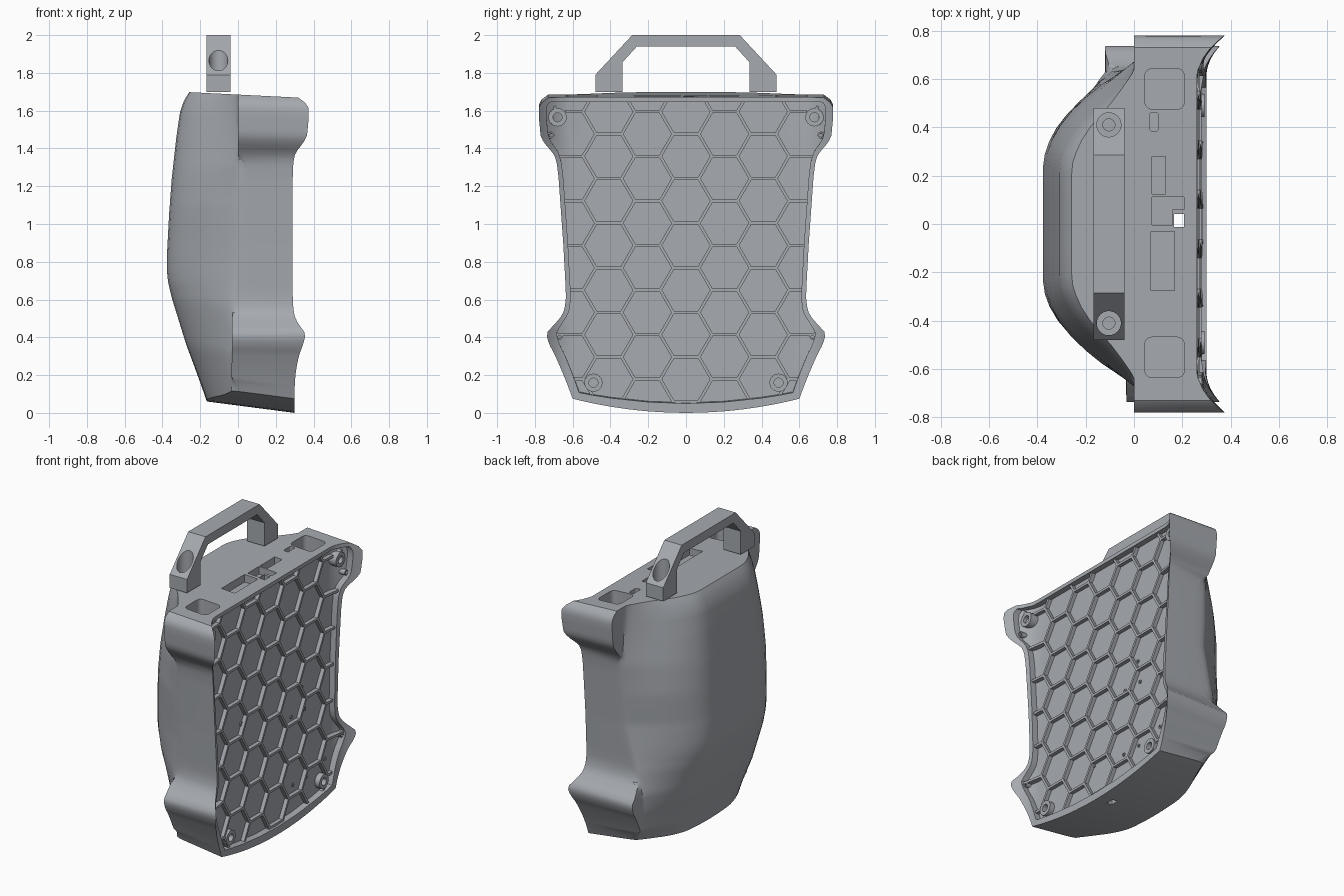
import bpy, bmesh, math
from mathutils import Vector, Matrix

if "Cube" in bpy.data.objects:
    bpy.data.objects.remove(bpy.data.objects["Cube"])

GREY = bpy.data.materials.new("grey_plastic")
GREY.diffuse_color = (.38, .40, .43, 1)
GREY.use_nodes = True
GREY.node_tree.nodes["Principled BSDF"].inputs["Base Color"].default_value = GREY.diffuse_color


def lerp(table, v):
    """Piecewise-linear lookup in a list of (position, value)."""
    if v <= table[0][0]:
        return table[0][1]
    for (a, fa), (b, fb) in zip(table, table[1:]):
        if v <= b:
            return fa + (fb - fa) * (v - a) / (b - a)
    return table[-1][1]


def make(name, bm):
    bmesh.ops.recalc_face_normals(bm, faces=bm.faces)
    me = bpy.data.meshes.new(name)
    bm.to_mesh(me)
    bm.free()
    me.materials.append(GREY)
    ob = bpy.data.objects.new(name, me)
    bpy.context.collection.objects.link(ob)
    return ob


def cut(ob, cutter):
    mod = ob.modifiers.new("cut", 'BOOLEAN')
    mod.operation, mod.solver, mod.object = 'DIFFERENCE', 'EXACT', cutter
    bpy.context.view_layer.objects.active = ob
    bpy.ops.object.modifier_apply(modifier=mod.name)
    bpy.data.objects.remove(cutter, do_unlink=True)


def smooth(ob, deg=35):
    bpy.ops.object.select_all(action='DESELECT')
    ob.select_set(True)
    bpy.context.view_layer.objects.active = ob
    bpy.ops.object.shade_smooth_by_angle(angle=math.radians(deg))


# Shape tables by height: overall half width, shell half width, back depth
WIDTH = [(0, .60), (.15, .648), (.3, .698), (.37, .726), (.4, .737), (.43, .732), (.46, .705), (.5, .668),
         (.54, .645), (.6, .636), (.66, .637), (.9, .65), (1.25, .675), (1.33, .685), (1.37, .70), (1.4, .725),
         (1.43, .752), (1.47, .77), (1.58, .78), (1.62, .778), (1.65, .762), (1.67, .73)]
SHELL = [(0, .59), (.3, .625), (.6, .632), (.9, .647), (1.3, .672), (1.67, .64)]
DEPTH = [(0, -.165), (.3, -.255), (.6, -.348), (.69, -.37), (.75, -.376), (.84, -.376), (1.05, -.365),
         (1.25, -.35), (1.45, -.326), (1.57, -.307), (1.63, -.285), (1.67, -.258)]
STEP_NEG = [(0, -.035), (.55, -.03), (.8, 0)]
STEP_POS = [(0, -.05), (.12, -.11), (.45, -.12), (.6, -.08), (.9, 0)]
INSET = [(0, .05), (.4, .055), (.5, .03), (.6, .025), (1.35, .025), (1.42, .04), (1.67, .04)]
# Back cross-section: (share of depth, share of width) in the middle and at the ends
MID = [(.04, .992), (.107, .972), (.22, .93), (.37, .875), (.55, .795), (.71, .71), (.84, .62),
       (.93, .53), (.98, .45), (1, .37), (1, .18)]
END = [.965, .925, .86, .78, .70, .62, .54, .46, .40, .32, .16]
BOSSES = ((.68, 1.565), (.49, .16))


def front(y, z):
    return .26 + .04 * (1 - z / 1.67) + 3.5 * max(0, abs(y) - .6) ** 2


def height(x, y, z):
    low = .075 * (y / .6) ** 2 + (.3 - x) * .13
    return z + low * max(0, 1 - z / .35) + (.3 - x) * .05 * max(0, (z - 1.3) / .37)


def body_section(z):
    w = lerp(WIDTH, z)
    ws = min(w - .004, lerp(SHELL, z))
    xb = lerp(DEPTH, z)
    e = lerp([(0, 1), (.6, 0), (1.1, 0), (1.67, 1)], z)
    soft = max(0, 1 - (w - ws) / .03) * .05      # spreads the step where there is no ear
    sides = []
    for sgn, table in ((1, STEP_POS), (-1, STEP_NEG)):
        xe = lerp(table, z)
        half = [(w, xe + soft * 2), ((w * 4 + ws) / 5, xe + soft * 1.2),
                ((w + ws) / 2, xe + soft * .6), (ws, xe)]
        half += [(ws * (m * (1 - e) + n * e), xe + (xb - xe) * s) for (s, m), n in zip(MID, END)]
        sides.append([(sgn * y, x, front(y, z)) for y, x in half])
    return sides[0] + [(0, xb, front(0, z))] + sides[1][::-1]


def recess_section(z):
    w = lerp(WIDTH, z) - lerp(INSET, z)
    ys = [w * k for k in (1, .95, .9, .85, .7, .35, 0, -.35, -.7, -.85, -.9, -.95, -1)]
    return [(y, front(y, z) - .04, front(y, z) + .1) for y in ys]


def loft(name, z0, z1, rows, section):
    bm = bmesh.new()
    rings = []
    for r in range(rows + 1):
        z = z0 + (z1 - z0) * r / rows
        pts = section(z)
        loop = [(f, y) for y, b, f in pts] + [(b, y) for y, b, f in pts[::-1]]
        rings.append([bm.verts.new((x, y, height(x, y, z))) for x, y in loop])
    n = len(rings[0])
    for a, b in zip(rings, rings[1:]):
        for i in range(n):
            j = (i + 1) % n
            bm.faces.new((a[i], a[j], b[j], b[i]))
    for ring in (rings[0], rings[-1]):
        for i in range(n // 2 - 1):
            bm.faces.new((ring[i], ring[i + 1], ring[n - 2 - i], ring[n - 1 - i]))
    return make(name, bm)


def box(name, x0, x1, y0, y1, z0, z1, bevel=0):
    bm = bmesh.new()
    bmesh.ops.create_cube(bm, size=1)
    for v in bm.verts:
        v.co = Vector(((x0 + x1) / 2 + v.co.x * (x1 - x0), (y0 + y1) / 2 + v.co.y * (y1 - y0),
                       (z0 + z1) / 2 + v.co.z * (z1 - z0)))
    if bevel:
        edges = [e for e in bm.edges if abs(e.verts[0].co.z - e.verts[1].co.z) > 1e-4]
        bmesh.ops.bevel(bm, geom=edges, offset=bevel, segments=5, affect='EDGES', profile=.5)
    return make(name, bm)


# Main shell with the shallow recess on its open side
body = loft("pack_shell", 0, 1.67, 66, body_section)
cut(body, loft("recess_cutter", .05, 1.645, 60, recess_section))

# Pockets and slots in the top, plus the one slot that passes right through
for x0, x1, y0, y1, z0, r in ((.045, .208, .475, .642, 1.56, .03), (.045, .208, -.635, -.468, 1.56, .03),
                              (.065, .10, .385, .46, 1.64, .008), (.075, .13, .125, .28, 1.63, 0),
                              (.075, .16, -.005, .112, 1.63, 0), (.07, .168, -.275, -.03, 1.63, 0),
                              (.15, .207, .06, .112, 1.63, 0), (.165, .206, -.012, .042, -.2, 0)):
    cut(body, box("slot_cutter", x0, x1, y0, y1, z0, 1.9, r))
smooth(body)

# Honeycomb ribs, trimmed to the recess outline and kept clear of the bosses
SIDE = .1363
ROW = SIDE * math.sqrt(3)


def inside(p):
    y, z = p
    if any(math.hypot(abs(y) - by, z - bz) < .045 for by, bz in BOSSES):
        return False
    return (abs(y) < min(.70, lerp(WIDTH, z) - lerp(INSET, z) + .012)
            and .04 + .064 * (y / .6) ** 2 < z < 1.652)


bm = bmesh.new()
seen = set()
for col in range(-4, 5):
    for row in range(-1, 9):
        cy, cz = col * SIDE * 1.5, .06 + ROW * (row + .5 * (col % 2 == 0))
        corner = [Vector((cy + SIDE * math.cos(k * math.pi / 3), cz + SIDE * math.sin(k * math.pi / 3)))
                  for k in range(6)]
        for k in range(6):
            p, q = corner[k], corner[(k + 1) % 6]
            mid = p + q
            if any(abs(mid.x - s[0]) + abs(mid.y - s[1]) < .03 for s in seen):
                continue
            seen.add((mid.x, mid.y))
            keep = [t / 24 for t in range(25) if inside(p.lerp(q, t / 24))]
            if len(keep) < 2:
                continue
            a, b = p.lerp(q, keep[0]), p.lerp(q, keep[-1])
            d = (b - a).normalized()
            nrm = Vector((-d.y, d.x)) * .008
            ends = [[bm.verts.new((front(e.x, e.y) + dx, (e + s * nrm).x, (e + s * nrm).y))
                     for dx, s in ((-.05, -1), (-.05, 1), (-.014, 1), (-.014, -1))] for e in (a, b)]
            for i in range(4):
                j = (i + 1) % 4
                bm.faces.new((ends[0][i], ends[0][j], ends[1][j], ends[1][i]))
            bm.faces.new(ends[0])
            bm.faces.new(ends[1][::-1])
make("honeycomb_ribs", bm)

# Screw bosses in the four corners and small pegs on the panel
bm = bmesh.new()
rings = [(s * y, z, .048, .024, .004) for s in (1, -1) for y, z in BOSSES]
rings += [(s * y, z, .018, .01, .012) for s in (1, -1) for y, z in ((.672, .405), (.715, 1.47))]
rings += [(y, z, .012, .005, .034) for y, z in ((-.315, .84), (.325, .84), (.21, .685), (.35, .685), (.55, .64),
                                                (.35, .235), (.21, .235), (.55, .28), (-.07, .28))]
for y, z, ro, ri, drop in rings:
    f, n = front(y, z), 24
    prof = [(f - .06, ro), (f - drop, ro), (f - drop, ri), (f - .06, ri)]
    loops = [[bm.verts.new((x, y + r * math.cos(2 * math.pi * i / n), z + r * math.sin(2 * math.pi * i / n)))
              for x, r in prof] for i in range(n)]
    for i in range(n):
        a, b = loops[i], loops[(i + 1) % n]
        for k in range(4):
            bm.faces.new((a[k], a[(k + 1) % 4], b[(k + 1) % 4], b[k]))
smooth(make("screw_bosses", bm))

# Carry handle with counterbored screw holes
half = [(.48, 1.70), (.48, 1.79), (.285, 2.0)]
inner = [(.26, 1.94), (.337, 1.855), (.337, 1.70)]
outline = half + [(-y, z) for y, z in half[::-1]] + [(-y, z) for y, z in inner[::-1]] + inner
bm = bmesh.new()
face = bm.faces.new([bm.verts.new((-.168, y, z)) for y, z in outline])
ext = bmesh.ops.extrude_face_region(bm, geom=[face])
bmesh.ops.translate(bm, vec=(.128, 0, 0), verts=[v for v in ext["geom"] if isinstance(v, bmesh.types.BMVert)])
handle = make("carry_handle", bm)
for y in (.41, -.41):
    for r, z0 in ((.05, 1.76), (.025, 1.6)):
        bm = bmesh.new()
        bmesh.ops.create_cone(bm, cap_ends=True, segments=32, radius1=r, radius2=r, depth=2.1 - z0,
                              matrix=Matrix.Translation((-.104, y, (2.1 + z0) / 2)))
        cut(handle, make("screw_cutter", bm))
smooth(handle)
